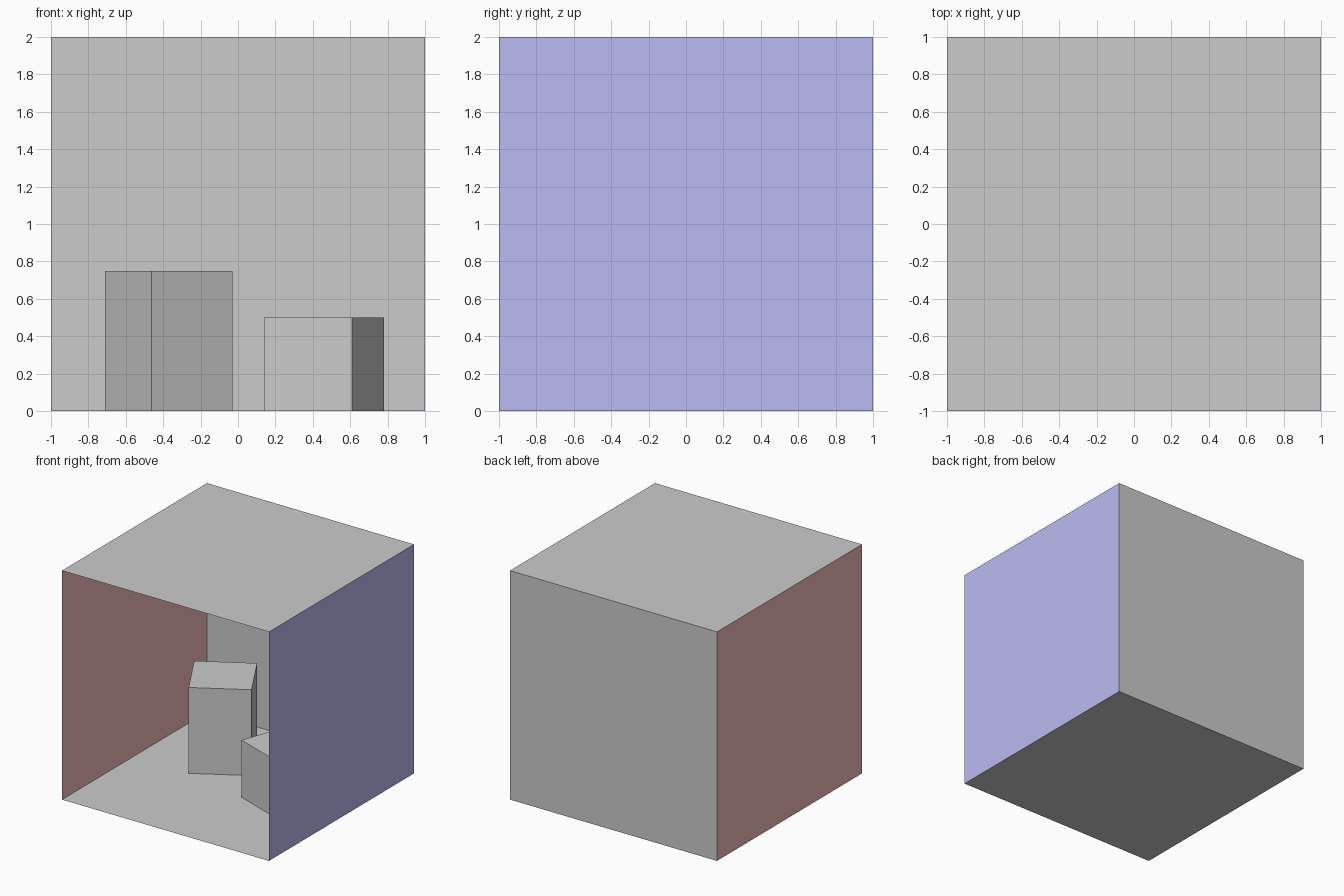
import bpy, bmesh
from math import pi, radians
from mathutils import Matrix

if "Cube" in bpy.data.objects:
    bpy.data.objects.remove(bpy.data.objects["Cube"])


def material(name, color):
    mat = bpy.data.materials.new(name)
    mat.diffuse_color = color
    mat.use_nodes = True
    mat.node_tree.nodes["Principled BSDF"].inputs["Base Color"].default_value = mat.diffuse_color
    return mat


def add_object(name, bm, location, rotation, mat=None):
    mesh = bpy.data.meshes.new(name)
    bm.to_mesh(mesh)
    bm.free()
    if mat:
        mesh.materials.append(mat)
    obj = bpy.data.objects.new(name, mesh)
    obj.location, obj.rotation_euler = location, rotation
    bpy.context.collection.objects.link(obj)


def panel(name, location, rotation, mat=None):
    # 2 x 2 single-sided sheet, normal turned into the room
    bm = bmesh.new()
    bmesh.ops.create_grid(bm, x_segments=1, y_segments=1, size=1)
    add_object(name, bm, location, rotation, mat)


def block(name, x, y, height, angle):
    # square-based block standing on the floor
    bm = bmesh.new()
    bmesh.ops.create_cube(bm, size=1, matrix=Matrix.Diagonal((0.5, 0.5, height, 1)))
    add_object(name, bm, (x, y, height / 2), (0, 0, radians(angle)))


red = material("red", (0.9, 0.5, 0.5, 1))
blue = material("blue", (0.5, 0.5, 0.9, 1))

# Room shell, open at the front
panel("floor", (0, 0, 0), (0, 0, 0))
panel("ceiling", (0, 0, 2), (pi, 0, 0))
panel("back_wall", (0, 1, 1), (pi / 2, 0, 0))
panel("left_wall", (-1, 0, 1), (0, pi / 2, 0), red)
panel("right_wall", (1, 0, 1), (0, -pi / 2, 0), blue)

# Two turned blocks inside
block("tall_block", -0.37, 0.32, 0.75, 30)
block("short_block", 0.46, 0.0, 0.5, -20)
